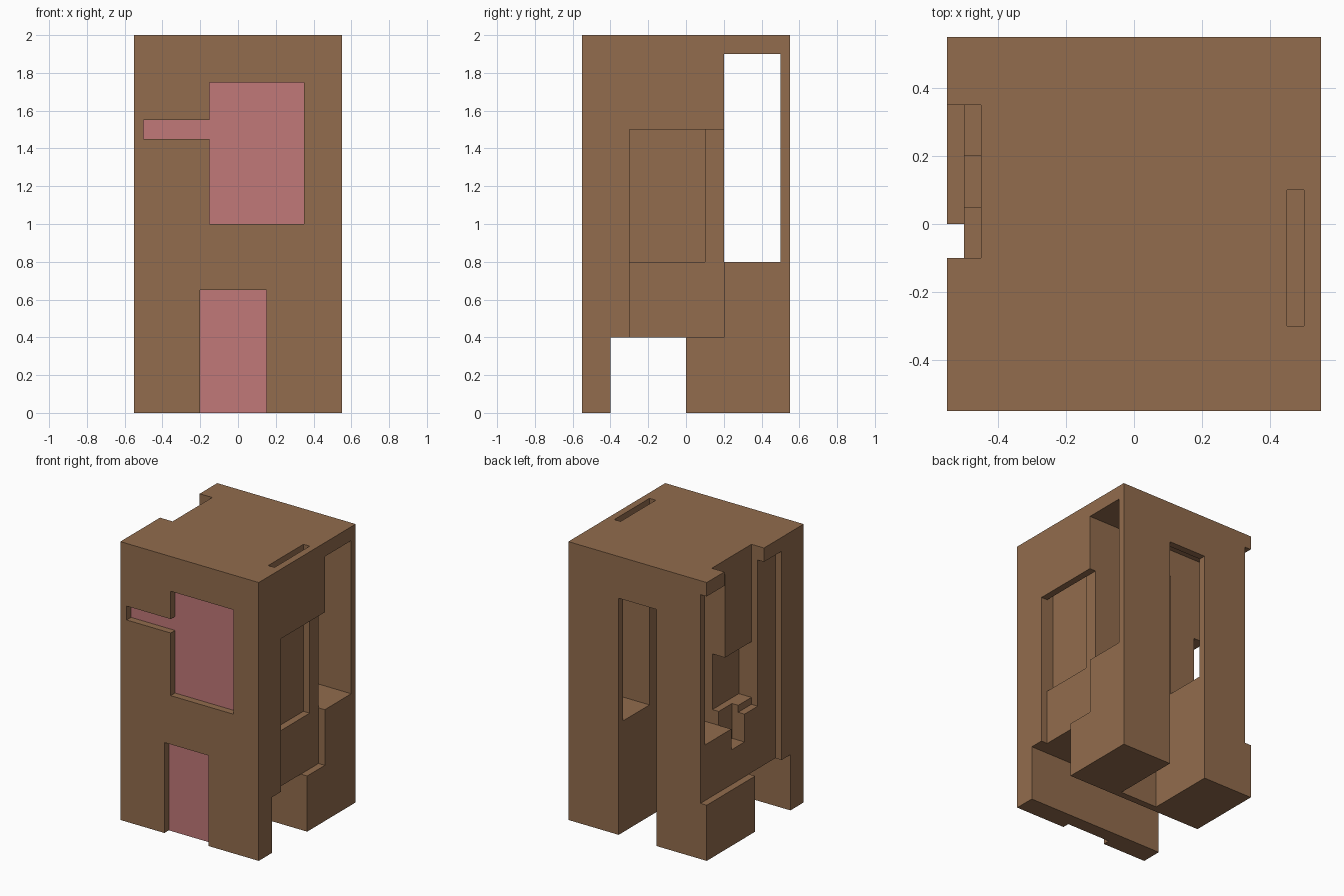
import bpy
import bmesh
from mathutils import Vector

if "Cube" in bpy.data.objects:
    bpy.data.objects.remove(bpy.data.objects["Cube"], do_unlink=True)


def make_material(name, rgb):
    mat = bpy.data.materials.new(name)
    mat.use_nodes = True
    mat.diffuse_color = (*rgb, 1)
    mat.node_tree.nodes["Principled BSDF"].inputs["Base Color"].default_value = (*rgb, 1)
    return mat


def make_box(name, x, y, z):
    """Box spanning the given (low, high) ranges."""
    bm = bmesh.new()
    bmesh.ops.create_cube(bm, size=1)
    low, high = Vector((x[0], y[0], z[0])), Vector((x[1], y[1], z[1]))
    for v in bm.verts:
        v.co = [(a + b) / 2 + c * (b - a) for a, b, c in zip(low, high, v.co)]
    mesh = bpy.data.meshes.new(name)
    bm.to_mesh(mesh)
    bm.free()
    obj = bpy.data.objects.new(name, mesh)
    bpy.context.collection.objects.link(obj)
    return obj


brown = make_material("brown", (0.287, 0.150, 0.074))
pink = make_material("pink", (0.533, 0.188, 0.188))

body = make_box("carved_block", (-0.55, 0.55), (-0.55, 0.55), (0, 2))

OUT = 0.7  # reach of a cutter past the outer walls
cuts = [
    # openings running through the full width
    ("upper_tunnel", (-OUT, OUT), (0.2, 0.5), (0.8, 1.9)),
    ("lower_tunnel", (-OUT, OUT), (-0.4, 0.0), (-0.1, 0.4)),
    # back doorway
    ("back_slot", (-0.15, 0.15), (0.05, OUT), (-0.1, 1.7)),
    # left side recess, with its pocket and the slot through the top
    ("left_recess", (0.5, OUT), (-0.3, 0.2), (0.4, 1.5)),
    ("left_pocket", (0.45, OUT), (-0.3, 0.1), (0.8, 1.5)),
    ("left_top_slot", (0.45, 0.5), (-0.3, 0.1), (1.4, 2.1)),
    # right side recess, top notch and stepped pockets
    ("right_recess", (-OUT, -0.5), (-0.3, OUT), (0.4, 1.9)),
    ("right_notch", (-OUT, -0.45), (-0.1, 0.35), (0.85, 2.1)),
    ("right_pocket", (-OUT, -0.35), (-0.1, 0.3), (0.9, 1.3)),
    ("right_channel", (-OUT, -0.4), (0.05, 0.2), (0.65, 1.0)),
    # shallow front panels
    ("front_door", (-0.2, 0.15), (-OUT, -0.5), (-0.1, 0.65)),
    ("front_window", (-0.15, 0.35), (-OUT, -0.5), (1.0, 1.75)),
    ("front_bar", (-0.5, 0.0), (-OUT, -0.5), (1.45, 1.55)),
]

cutters = []
for name, x, y, z in cuts:
    cutter = make_box(name + "_cutter", x, y, z)
    cutter.hide_render = True
    mod = body.modifiers.new(name, "BOOLEAN")
    mod.operation = "DIFFERENCE"
    mod.solver = "EXACT"
    mod.object = cutter
    cutters.append(cutter)

# bake the cuts and clear the helpers
depsgraph = bpy.context.evaluated_depsgraph_get()
carved = bpy.data.meshes.new_from_object(body.evaluated_get(depsgraph))
body.modifiers.clear()
body.data = carved
for cutter in cutters:
    bpy.data.objects.remove(cutter, do_unlink=True)

# pink on the sunken front panels, brown elsewhere
carved.materials.clear()
carved.materials.append(brown)
carved.materials.append(pink)
for face in carved.polygons:
    sunken = face.normal.y < -0.9 and abs(face.center.y + 0.5) < 0.01
    face.material_index = int(sunken)
    face.use_smooth = False
